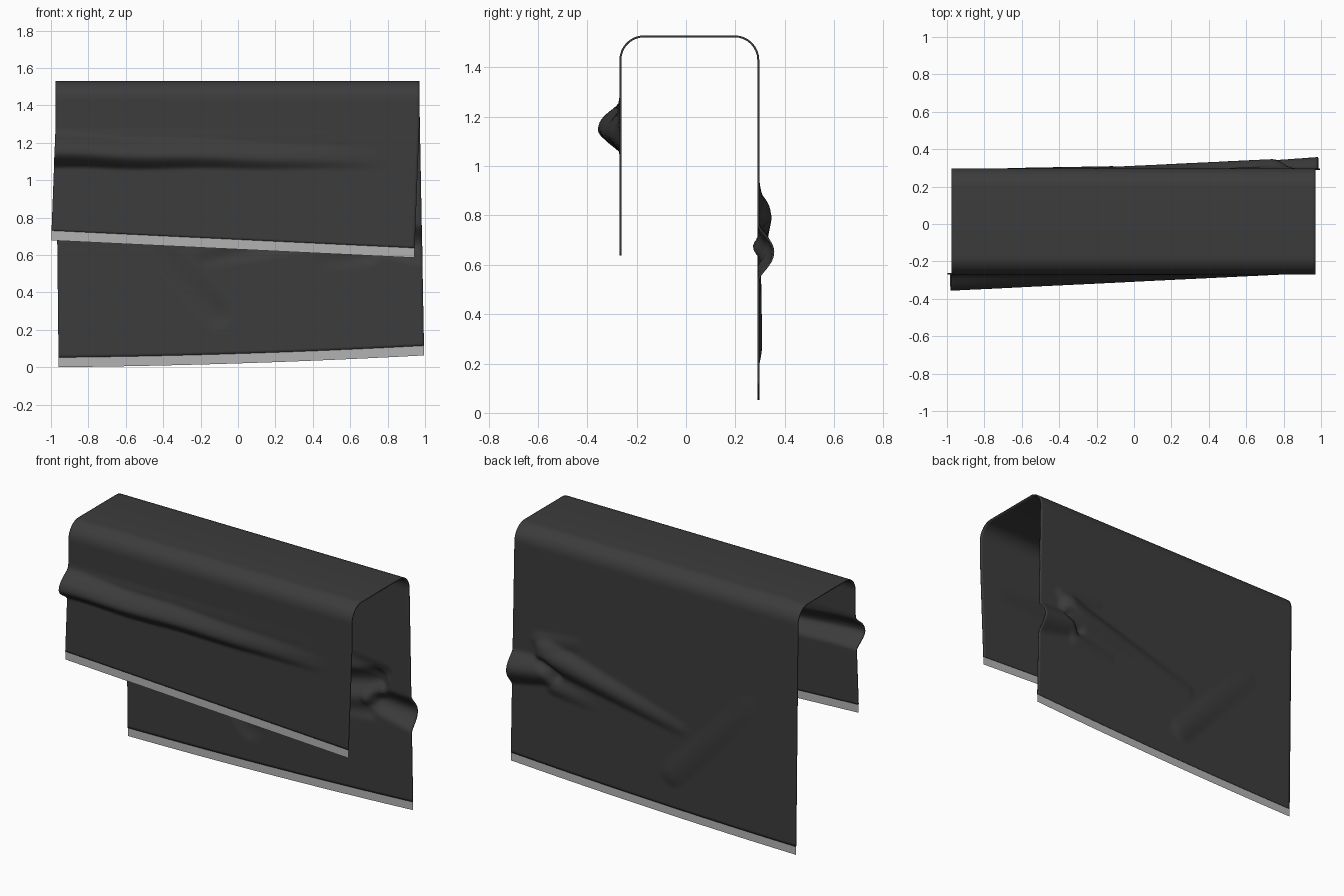
import bpy
import math
from mathutils import Vector

cube = bpy.data.objects.get("Cube")
if cube:
    bpy.data.objects.remove(cube, do_unlink=True)

FRONT_Y, BACK_Y = -0.27, 0.297
TOP, RADIUS = 1.53, 0.1
COLUMNS = 120


def material(name, value):
    mat = bpy.data.materials.new(name)
    mat.use_nodes = True
    colour = (value, value, value, 1)
    mat.diffuse_color = colour
    mat.node_tree.nodes["Principled BSDF"].inputs["Base Color"].default_value = colour
    return mat


def lerp(a, b, t):
    return a + (b - a) * t


def bump(d, power=1.5):
    return max(0.0, 1 - d * d) ** power


def crease(x, z, start, end, h0, h1, w0, w1):
    """Height of a tapering ridge running between two points."""
    p, a, b = Vector((x, z)), Vector(start), Vector(end)
    t = min(1, max(0, (p - a).dot(b - a) / (b - a).length_squared))
    return lerp(h0, h1, t) * bump((p - a.lerp(b, t)).length / lerp(w0, w1, t))


# Lower edges of the two hanging panels, u runs 0..1 along x
def front_edge(u):
    return lerp(0.73, 0.637, u)


def back_edge(u):
    return 0.052 + 0.02 * u + 0.043 * u * u


def front_point(u, z):
    drop = max(0, 1.3 - z) / 0.65
    x = lerp(-0.975, 0.97, u) - 0.025 * drop
    fade = max(0, 0.8 - x) / 1.78
    d = z - lerp(1.145, 1.1, u)
    d += 0.006 * math.sin(x * 9) * fade
    width = lerp(0.105, 0.07, u) if d > 0 else lerp(0.085, 0.045, u)
    y = FRONT_Y - 0.087 * fade * bump(d / width)
    y -= 0.008 * fade * bump((z - 1.22) / 0.06)
    return x, y, z


def back_point(u, z):
    drop = max(0, 1.43 - z) / 1.35
    x = lerp(-0.975, 0.97, u) + lerp(0.015, 0.025, u) * drop
    h = max(
        crease(x, z, (1.0, 0.65), (0.76, 0.68), 0.062, 0.045, 0.11, 0.09),
        crease(x, z, (0.74, 0.79), (-0.17, 0.57), 0.05, 0.006, 0.1, 0.05),
    )
    # gathered knot, small side wrinkles and the long faint lower crease
    h -= crease(x, z, (0.76, 0.74), (0.68, 0.68), 0.022, 0.02, 0.05, 0.05)
    h += crease(x, z, (0.8, 0.86), (0.55, 0.9), 0.014, 0.004, 0.06, 0.05)
    h += crease(x, z, (0.7, 0.6), (0.45, 0.56), 0.016, 0.003, 0.06, 0.05)
    h += crease(x, z, (-0.12, 0.28), (-0.62, 0.82), 0.012, 0.003, 0.09, 0.08)
    return x, BACK_Y + h, z


def column(u):
    """One strip of the cloth: up the front, over the top, down the back."""
    x = lerp(-0.975, 0.97, u)
    pts = [front_point(u, lerp(front_edge(u), TOP - RADIUS, i / 64)) for i in range(64)]
    for centre, start in ((FRONT_Y + RADIUS, 180), (BACK_Y - RADIUS, 90)):
        for i in range(9):
            a = math.radians(start - 90 * i / 8)
            pts.append((x, centre + RADIUS * math.cos(a), TOP - RADIUS + RADIUS * math.sin(a)))
    pts += [back_point(u, lerp(TOP - RADIUS, back_edge(u), i / 90)) for i in range(1, 91)]
    return pts


def sheet(name, strips, mat):
    n = len(strips[0])
    verts = [p for strip in strips for p in strip]
    faces = [(c * n + r, (c + 1) * n + r, (c + 1) * n + r + 1, c * n + r + 1)
             for c in range(len(strips) - 1) for r in range(n - 1)]
    mesh = bpy.data.meshes.new(name)
    mesh.from_pydata(verts, [], faces)
    mesh.materials.append(mat)
    mesh.shade_smooth()
    obj = bpy.data.objects.new(name, mesh)
    bpy.context.collection.objects.link(obj)
    return obj


charcoal = material("charcoal cloth", 0.045)
pale = material("pale grey hem", 0.45)
steps = [i / COLUMNS for i in range(COLUMNS + 1)]

# Draped cloth
cloth = sheet("draped_cloth", [column(u) for u in steps], charcoal)
thick = cloth.modifiers.new("thickness", "SOLIDIFY")
thick.thickness = 0.008
thick.offset = -1

# Hem bands hanging under each panel
for name, point, edge, inset in (("front_hem", front_point, front_edge, 0.004),
                                 ("back_hem", back_point, back_edge, -0.004)):
    strips = []
    for u in steps:
        x, y, z = point(u, edge(u))
        strips.append([(x, y + inset, z - 0.052), (x, y + inset, z + 0.003)])
    sheet(name, strips, pale)
